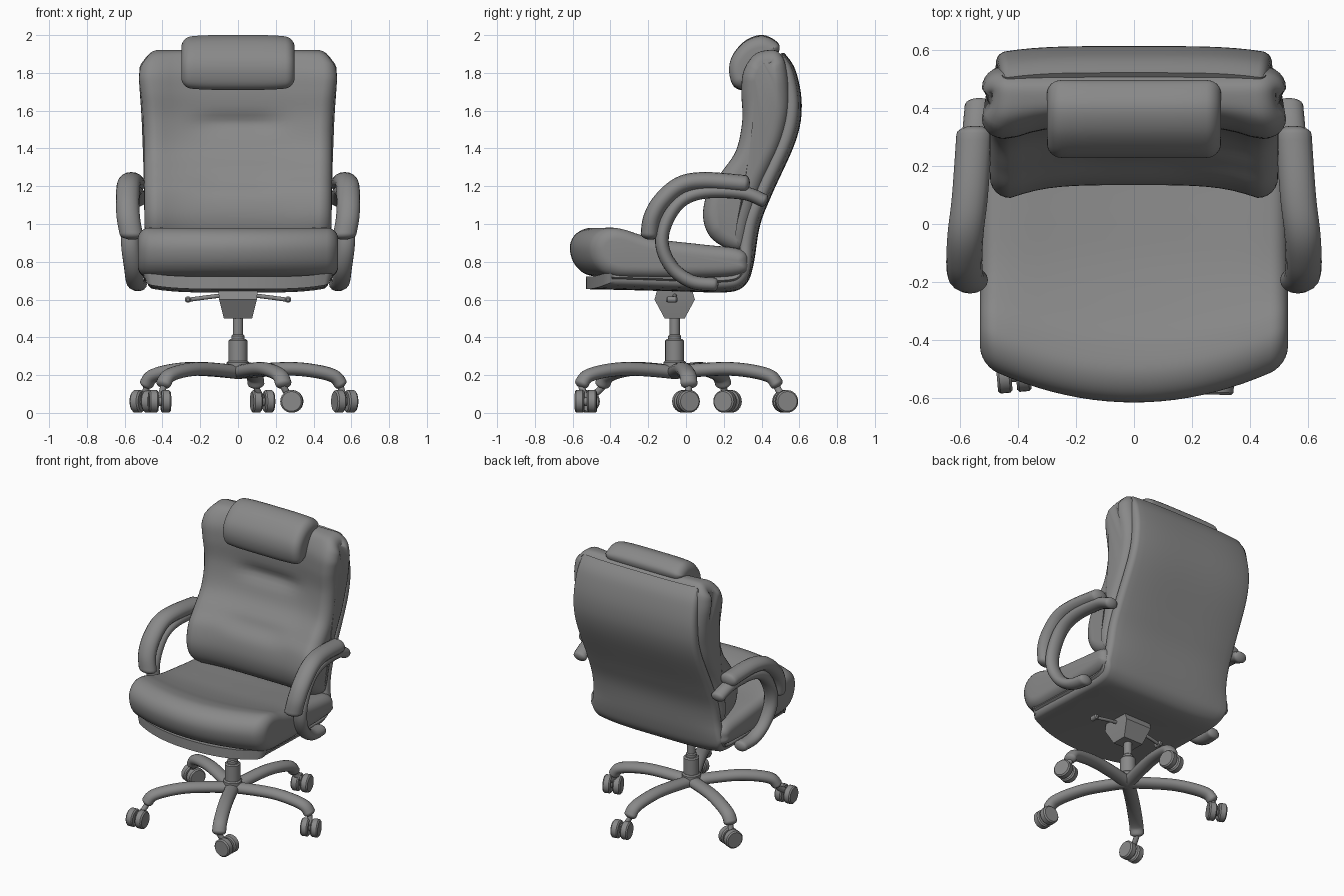
import bpy, bmesh, math
from mathutils import Vector

if "Cube" in bpy.data.objects:
    bpy.data.objects.remove(bpy.data.objects["Cube"])

grey = bpy.data.materials.new("dark_grey")
grey.diffuse_color = (0.25, 0.25, 0.25, 1)
grey.use_nodes = True
grey.node_tree.nodes["Principled BSDF"].inputs["Base Color"].default_value = grey.diffuse_color


def interp(table, v):
    for (a, fa), (b, fb) in zip(table, table[1:]):
        if v <= b:
            return fa + (fb - fa) * max(0, (v - a) / (b - a))
    return table[-1][1]


def spline(pts, n=6, closed=False):
    """Smooth Catmull-Rom curve through a few points."""
    p = [Vector(q) for q in pts]
    p = [p[-1]] + p + p[:2] if closed else [p[0]] + p + [p[-1]]
    out = []
    for i in range(1, len(p) - 2):
        a, b, c, d = p[i - 1:i + 3]
        for k in range(n):
            t = k / n
            out.append(0.5 * (2 * b + (c - a) * t + (2 * a - 5 * b + 4 * c - d) * t ** 2
                              + (3 * b - a - 3 * c + d) * t ** 3))
    return out if closed else out + [p[-2]]


def skin(name, rings, angle=40):
    """Join equal closed rings (even count) into a solid with ladder-shaped caps."""
    bm = bmesh.new()
    vr = [[bm.verts.new(v) for v in r] for r in rings]
    n = len(vr[0])
    for a, b in zip(vr, vr[1:]):
        for i in range(n):
            bm.faces.new((a[i], a[(i + 1) % n], b[(i + 1) % n], b[i]))
    for c in (vr[0], vr[-1]):
        for i in range(n // 2 - 1):
            bm.faces.new((c[i], c[i + 1], c[n - 2 - i], c[n - 1 - i]))
    bmesh.ops.recalc_face_normals(bm, faces=bm.faces)
    me = bpy.data.meshes.new(name)
    bm.to_mesh(me)
    bm.free()
    me.materials.append(grey)
    ob = bpy.data.objects.new(name, me)
    bpy.context.collection.objects.link(ob)
    bpy.ops.object.select_all(action='DESELECT')
    ob.select_set(True)
    bpy.context.view_layer.objects.active = ob
    bpy.ops.object.shade_smooth_by_angle(angle=math.radians(angle))
    return ob


def pillow(name, prof, width, r, warp=None, relax=6):
    """Side profile (y, z) run across x, with rounded edges of radius r."""
    n = len(prof)
    area = sum(prof[i - 1].x * prof[i].y - prof[i].x * prof[i - 1].y for i in range(n))
    s = 1 if area > 0 else -1
    nor = []
    for i in range(n):
        t = (prof[(i + 1) % n] - prof[i - 1]).normalized()
        nor.append(Vector((t.y, -t.x)) * s)
    for _ in range(relax):
        nor = [(nor[i - 1] + nor[i] * 2 + nor[(i + 1) % n]) / 4 for i in range(n)]
    arc = [math.radians(15 * k) for k in range(1, 7)]
    stations = [(-1, r * math.sin(t), r * (1 - math.cos(t))) for t in reversed(arc)]
    stations += [(k / 10, 0, 0) for k in range(-10, 11)]
    stations += [(1, r * math.sin(t), r * (1 - math.cos(t))) for t in arc]
    rings = []
    for u, ext, inset in stations:
        ring = []
        for p, m in zip(prof, nor):
            x = u * (width(p.y) - r + ext)
            q = p - m * inset
            v = Vector((x, q.x, q.y))
            ring.append(v + warp(v, m) if warp else v)
        rings.append(ring)
    return skin(name, rings)


def sweep(name, pts, a, b, side=(1, 0, 0), n=6, cap=0.6):
    """Oval section (a along side, b across it) along a smooth path with round ends."""
    path, side = spline(pts, n), Vector(side)
    rings = []

    def ring(c, t, k):
        up = side.cross(t).normalized()
        return [c + side * a * k * math.cos(h) + up * b * k * math.sin(h)
                for h in (2 * math.pi * j / 16 for j in range(16))]
    m = len(path) - 1
    tan = [(path[min(i + 1, m)] - path[max(i - 1, 0)]).normalized() for i in range(m + 1)]
    ends = [math.radians(d) for d in (80, 60, 40, 20)]
    for e in ends:
        rings.append(ring(path[0] - tan[0] * b * cap * math.sin(e), tan[0], math.cos(e)))
    rings += [ring(c, t, 1) for c, t in zip(path, tan)]
    for e in reversed(ends):
        rings.append(ring(path[-1] + tan[-1] * b * cap * math.sin(e), tan[-1], math.cos(e)))
    return skin(name, rings, 60)


def rod(name, c, axis, r, length, n=24):
    """Cylinder with a small chamfer."""
    axis = Vector(axis).normalized()
    e1 = axis.orthogonal().normalized()
    e2 = axis.cross(e1)
    h, c = length / 2, Vector(c)
    ch = min(0.008, h / 3)
    return skin(name, [[c + axis * d + (e1 * math.cos(t) + e2 * math.sin(t)) * q
                        for t in (2 * math.pi * j / n for j in range(n))]
                       for d, q in ((-h, r - ch), (-h + ch, r), (h - ch, r), (h, r - ch))], 35)


# Seat cushion with a curved front edge
def seat_warp(v, m):
    front = min(1, max(0, (-0.1 - v.y) / 0.4))
    dip = 0.02 * max(0, m.y) * max(0, 1 - (v.x / 0.4) ** 2) * (1 - front)
    return Vector((0, 0.13 * (v.x / 0.53) ** 2 * front, -dip))


seat = spline([(-.615, .87), (-.59, .94), (-.52, .978), (-.42, .973), (-.3, .945), (-.15, .918),
               (.1, .89), (.29, .865), (.33, .8), (.29, .73), (0, .715), (-.3, .715),
               (-.5, .725), (-.585, .78)], 5, True)
pillow("seat_cushion", seat, lambda z: 0.53, 0.06, seat_warp)


# Curved shell under the seat and behind the back, bowed toward its side edges
def shell_warp(v, m):
    edge = 0.025 * (v.x / 0.48) ** 4
    k = min(1, max(0, (v.z - .68) / .2))
    return seat_warp(v, m * 0) + Vector((0, -edge * k, edge * (1 - k)))


line = spline([(-.53, .688), (-.3, .683), (0, .675), (.21, .671), (.29, .7), (.325, .79), (.36, 1.0),
               (.425, 1.17), (.55, 1.45), (.58, 1.63), (.55, 1.8), (.495, 1.885)], 6)
outer, inner = [], []
for i, p in enumerate(line):
    t = (line[min(i + 1, len(line) - 1)] - line[max(i - 1, 0)]).normalized()
    off = Vector((t.y, -t.x)) * 0.033
    outer.append(p + off)
    inner.append(p - off)
pillow("shell", outer + inner[::-1],
       lambda z: interp([(.62, .475), (.74, .505), (.9, .485), (1.6, .475), (1.8, .465), (1.95, .45)], z),
       0.03, shell_warp, 0)


# Back cushion with side bolsters and soft creases
def back_warp(v, m):
    front = max(0, -m.x)
    d = 0.045 * max(0, 1 - (v.x / 0.42) ** 4)
    for z0, amp in ((1.53, .03), (1.22, .022)):
        d += amp * math.exp(-((v.z - z0) / .05) ** 2 - (v.x / .22) ** 4)
    return Vector((0, d * front, 0))


back = spline([(.49, 1.91), (.53, 1.83), (.545, 1.62), (.50, 1.42), (.40, 1.2), (.34, 1.0), (.31, .87),
               (.23, .865), (.13, .93), (.09, 1.04), (.115, 1.17), (.185, 1.27), (.265, 1.39),
               (.298, 1.55), (.293, 1.7), (.305, 1.81), (.36, 1.895), (.43, 1.92)], 6, True)
pillow("back_cushion", back,
       lambda z: interp([(.85, .48), (.95, .495), (1.5, .5), (1.65, .51), (1.78, .525), (1.86, .52),
                         (1.93, .485)], z), 0.07, back_warp, 12)

# Headrest pillow
head = spline([(.228, 1.82), (.25, 1.9), (.32, 1.975), (.41, 2.0), (.49, 1.955), (.48, 1.89),
               (.40, 1.83), (.345, 1.74), (.29, 1.71), (.245, 1.74)], 6, True)
pillow("headrest", head, lambda z: 0.3, 0.05, lambda v, m: Vector((0, 0, -m.y * .015 * (v.x / .3) ** 4)), 3)

# Armrests: padded top and thinner support loop on each side
pad = [(.55, .31, 1.212), (.565, .1, 1.228), (.58, -.03, 1.205), (.585, -.13, 1.12),
       (.58, -.18, 1.03), (.565, -.193, .945)]
loop = [(.535, .41, 1.125), (.545, .3, 1.165), (.56, .1, 1.17), (.57, -.03, 1.12), (.573, -.11, 1.0),
        (.57, -.125, .88), (.555, -.07, .765), (.545, .03, .695), (.53, .15, .68)]
for s, label in ((1, "right"), (-1, "left")):
    sweep("arm_pad_" + label, [(s * x, y, z) for x, y, z in pad], .062, .047)
    sweep("arm_loop_" + label, [(s * x, y, z) for x, y, z in loop], .048, .036)
    # Adjustment lever
    sweep("lever_" + label, [(s * .06, -.06, .625), (s * .18, -.06, .61), (s * .27, -.07, .598)],
          .011, .011, (0, 1, 0))
    rod("lever_tip_" + label, (s * .265, -.075, .6), (0, 1, 0), .017, .06, 12)

# Tilt mechanism and gas column
CY = -0.06
skin("tilt_mechanism", [[(sx * a, CY + sy * b, z) for sx, sy in ((1, 1), (-1, 1), (-1, -1), (1, -1))]
                        for a, b, z in ((.075, .053, .5), (.1, .107, .6), (.105, .09, .66))], 20)
rod("gas_piston", (0, CY, .46), (0, 0, 1), .027, .14)
rod("column_collar", (0, CY, .395), (0, 0, 1), .034, .04)
rod("column", (0, CY, .3), (0, 0, 1), .05, .18)
rod("base_hub", (0, CY, .235), (0, 0, 1), .06, .08)

# Five-legged base with swivelling twin-wheel casters: x, y and axle direction
casters = [(.565, .0, 20), (.13, .525, 12), (-.5, .22, -25), (-.415, -.52, 5), (.285, -.53, 88)]
for i, (cx, cy, turn) in enumerate(casters):
    ang = math.radians(8 + 72 * i)
    d = Vector((math.cos(ang), math.sin(ang), 0))
    leg = [Vector((0, CY, z)) + d * r for r, z in
           ((.0, .215), (.15, .228), (.3, .233), (.43, .218), (.515, .193), (.548, .155))]
    sweep(f"base_leg_{i + 1}", leg, .045, .036, (-d.y, d.x, 0))
    ax = Vector((math.cos(math.radians(turn)), math.sin(math.radians(turn)), 0))
    c = Vector((cx, cy, .061))
    for k in (-1, 1):
        rod(f"caster_wheel_{i + 1}_{'ab'[k > 0]}", c + ax * k * .033, ax, .06, .05)
    rod(f"caster_axle_{i + 1}", c, ax, .025, .06, 12)
    tip = Vector((0, CY, .14)) + d * .548
    sweep(f"caster_stem_{i + 1}", [tip, tip.lerp(c, .4), c + Vector((0, 0, .02))], .018, .018, ax, 3)
